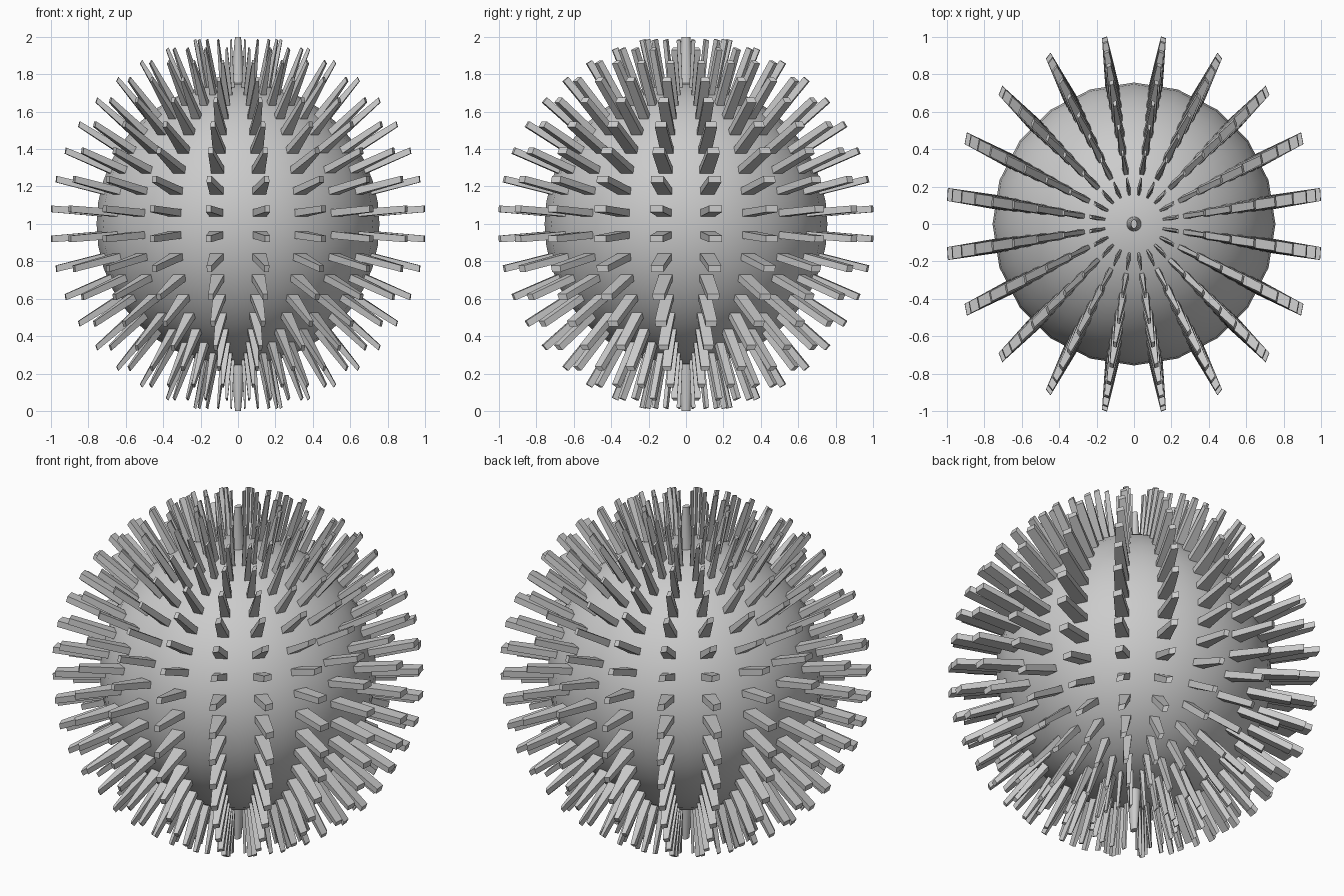
import bpy, bmesh, math
from mathutils import Vector

if "Cube" in bpy.data.objects:
    bpy.data.objects.remove(bpy.data.objects["Cube"])

N, R, TIP = 20, 0.756, 1.012   # segments / rings, body radius, spike tip radius
BASE = 0.33                    # inset of each facet into a spike base
TIP_SCALE = Vector((0.35, 0.9, 0.9))

bm = bmesh.new()
bmesh.ops.create_uvsphere(bm, u_segments=N, v_segments=N, radius=R)

def spike(face_verts, base, scale, tip_r):
    """Tapered spike standing on the given outline."""
    pts = [Vector(p) for p in face_verts]
    c = sum(pts, Vector()) / len(pts)
    d = c.normalized()
    foot = [c + (p - c) * base - d * 0.02 for p in pts]
    tc = d * tip_r
    top = [tc + (p - c) * base * scale for p in pts]
    a = [bm.verts.new(p) for p in foot]
    b = [bm.verts.new(p) for p in top]
    n = len(pts)
    for i in range(n):
        bm.faces.new((a[i], a[(i + 1) % n], b[(i + 1) % n], b[i]))
    bm.faces.new(b)

# one spike on every four-sided facet
for f in [f for f in bm.faces if len(f.verts) == 4]:
    spike([v.co.copy() for v in f.verts], BASE, TIP_SCALE, TIP)

# pole spikes
for s in (1, -1):
    ring = [(0.04 * math.cos(s * i * math.tau / N), 0.04 * math.sin(s * i * math.tau / N), s * R)
            for i in range(N)]
    spike(ring, 1.0, Vector((0.4, 0.6, 1)), 1.0)

bmesh.ops.translate(bm, verts=bm.verts, vec=(0, 0, 1))
me = bpy.data.meshes.new("spiky_ball")
bm.to_mesh(me)
bm.free()
ob = bpy.data.objects.new("spiky_ball", me)
bpy.context.collection.objects.link(ob)
bpy.context.view_layer.objects.active = ob
ob.select_set(True)
bpy.ops.object.shade_smooth_by_angle(angle=math.radians(30))
